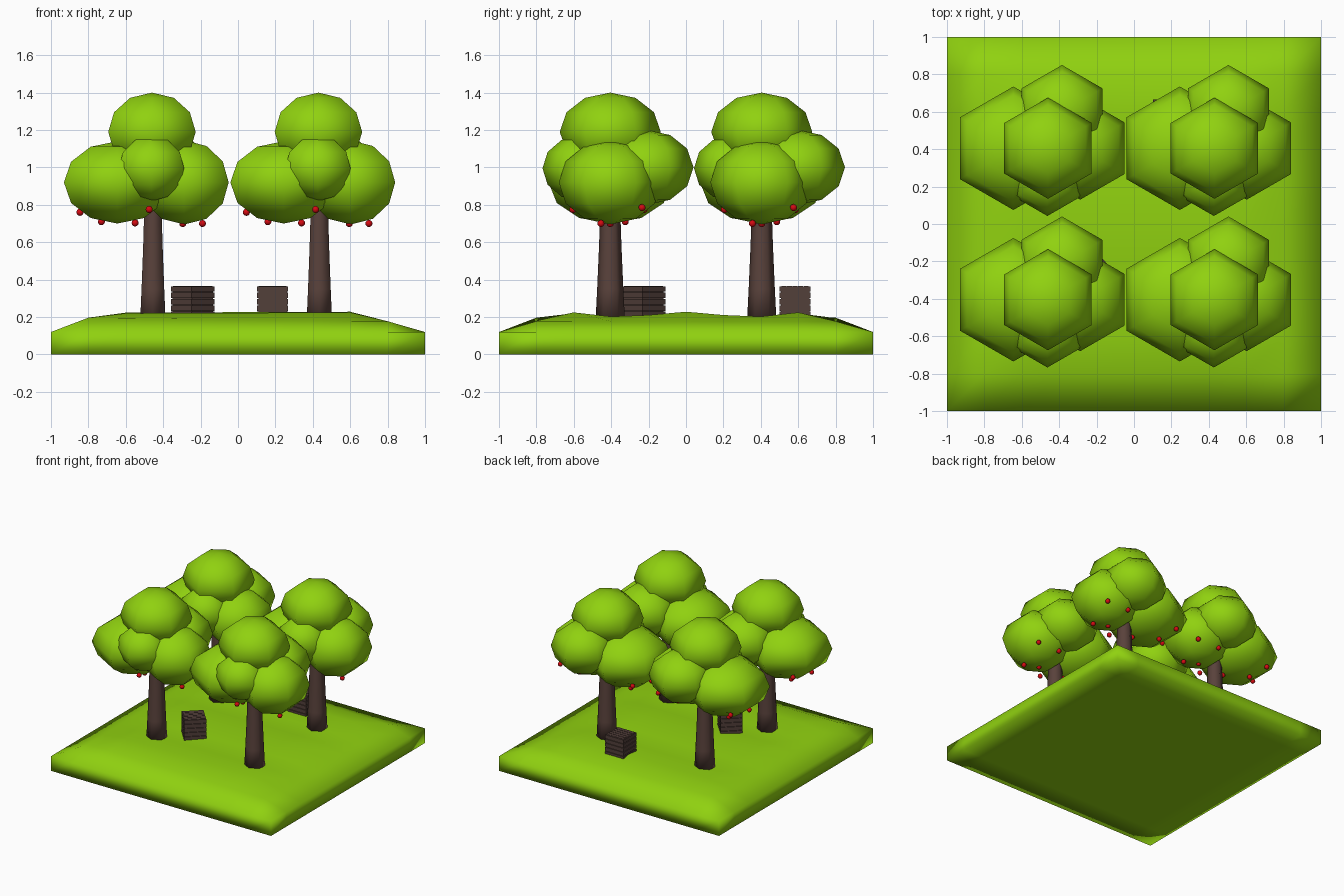
import bpy, bmesh
from math import sin, cos, pi
from mathutils import Matrix, Vector

if "Cube" in bpy.data.objects:
    bpy.data.objects.remove(bpy.data.objects["Cube"])


def material(name, rgb):
    m = bpy.data.materials.new(name)
    m.diffuse_color = (*rgb, 1)
    m.use_nodes = True
    m.node_tree.nodes["Principled BSDF"].inputs["Base Color"].default_value = m.diffuse_color
    return m


GREEN = material("green", (0.28, 0.64, 0.005))
BARK = material("bark", (0.10, 0.054, 0.044))
CRATE = material("crate_wood", (0.085, 0.05, 0.042))
RED = material("red", (0.68, 0.003, 0.006))


def finish(bm, name, mat, smooth=True):
    bmesh.ops.recalc_face_normals(bm, faces=bm.faces[:])
    me = bpy.data.meshes.new(name)
    bm.to_mesh(me)
    bm.free()
    for p in me.polygons:
        p.use_smooth = smooth
    me.materials.append(mat)
    ob = bpy.data.objects.new(name, me)
    bpy.context.collection.objects.link(ob)
    return ob


def lathe(bm, profile, sides, centre):
    """Rings of (radius, height) around a vertical axis, corners facing +-y."""
    c = Vector(centre)
    rings = []
    for r, z in profile:
        n = 1 if r < 1e-5 else sides
        rings.append([bm.verts.new(c + Vector((r * cos(pi / 2 + 2 * pi * i / sides),
                                               r * sin(pi / 2 + 2 * pi * i / sides), z)))
                      for i in range(n)])
    for a, b in zip(rings, rings[1:]):
        for i in range(sides):
            j = (i + 1) % sides
            loop = [a[i % len(a)], a[j % len(a)], b[j % len(b)], b[i % len(b)]]
            bm.faces.new(list(dict.fromkeys(loop)))
    for end in (rings[0], rings[-1]):
        if len(end) > 2:
            bm.faces.new(end)


def ball(bm, centre, r, rz, sides=6, rings=6):
    prof = [(abs(r * sin(pi * k / rings)), -rz * cos(pi * k / rings)) for k in range(rings + 1)]
    lathe(bm, prof, sides, centre)


# grassy slab with a gently uneven top and sloping rim
bm = bmesh.new()
top = bmesh.ops.create_grid(bm, x_segments=10, y_segments=10, size=1)["verts"]
for v in top:
    edge = max(abs(v.co.x), abs(v.co.y))
    if edge > 0.95:
        v.co.z = 0.12
    elif edge > 0.75:
        v.co.z = 0.187 - 0.012 * v.co.x
    else:
        v.co.z = 0.212 + 0.014 * cos(2 * pi * v.co.y / 0.68) + 0.004 * v.co.x
bmesh.ops.create_grid(bm, x_segments=10, y_segments=10, size=1)
rim = [e for e in bm.edges if e.is_boundary]
bmesh.ops.bridge_loops(bm, edges=rim)
finish(bm, "ground", GREEN)

# foliage clumps: offset from trunk, height, radius, half height
CLUMPS = [(0, 0, 1.19, 0.27, 0.21), (-0.185, 0, 0.92, 0.33, 0.22),
          (0.172, 0, 0.92, 0.275, 0.225), (-0.003, -0.16, 0.995, 0.202, 0.175),
          (0.075, 0.195, 1.0, 0.25, 0.2)]
# fruit: offset from trunk, height
FRUIT = [(-0.385, -0.02, 0.76), (-0.355, 0.18, 0.785), (-0.27, 0.08, 0.71),
         (-0.09, -0.02, 0.703), (-0.015, -0.2, 0.775), (0.165, 0, 0.7),
         (0.27, -0.05, 0.7), (0.12, 0.18, 0.775), (0.31, 0.17, 0.785)]

for row, y in (("front", -0.405), ("back", 0.405)):
    for side, x in (("left", -0.46), ("right", 0.43)):
        tag = row + "_" + side
        bm = bmesh.new()
        lathe(bm, [(0.078, 0.19), (0.07, 0.35), (0.06, 0.58), (0.054, 0.76), (0.05, 0.95)],
              6, (x + 0.005, y, 0))
        finish(bm, "trunk_" + tag, BARK)
        bm = bmesh.new()
        for dx, dy, z, r, rz in CLUMPS:
            ball(bm, (x + dx, y + dy, z), r, rz)
        finish(bm, "foliage_" + tag, GREEN)
        bm = bmesh.new()
        for dx, dy, z in FRUIT:
            ball(bm, (x + dx, y + dy, z), 0.019, 0.019, 8, 6)
        finish(bm, "fruit_" + tag, RED)


# slatted crates: inner core with stacked planks on all four sides
def box(bm, size, pos):
    bmesh.ops.create_cube(bm, size=1, matrix=Matrix.Translation(pos) @ Matrix.Diagonal((*size, 1)))


def crate(name, x, y, angle):
    bm = bmesh.new()
    box(bm, (0.152, 0.152, 0.168), (0, 0, 0.084))
    for k in range(5):
        z = 0.018 + k * 0.034
        for s in (-1, 1):
            box(bm, (0.166, 0.012, 0.029), (0, s * 0.077, z))
            box(bm, (0.012, 0.142, 0.029), (s * 0.077, 0, z))
    for k in range(5):
        box(bm, (0.15, 0.026, 0.01), (0, -0.06 + k * 0.03, 0.166))
    ob = finish(bm, name, CRATE, False)
    ob.location = (x, y, 0.196)
    ob.rotation_euler.z = angle


crate("crate_back", 0.185, 0.583, 0)
crate("crate_front", -0.242, -0.228, 0.74)
